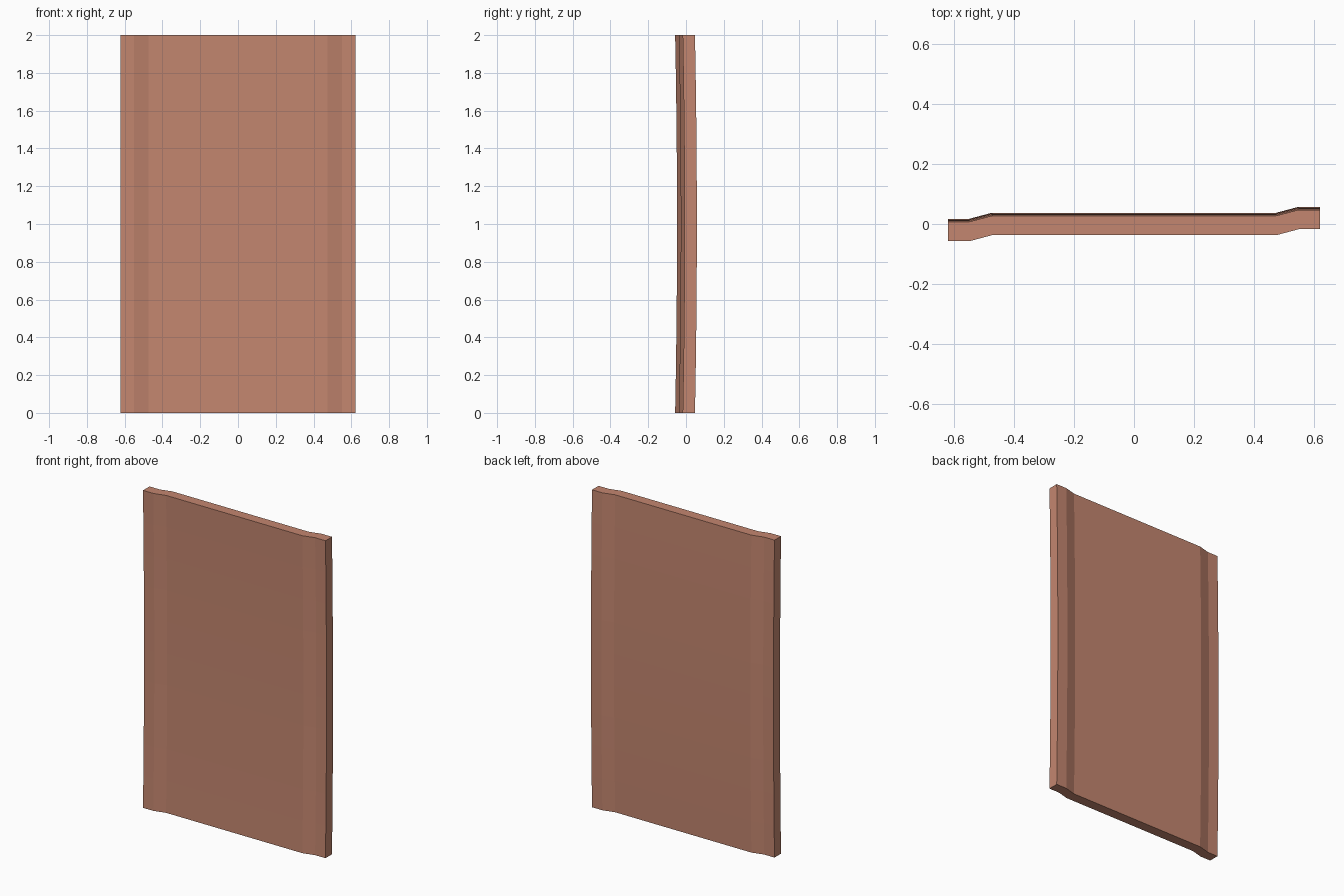
import bpy, bmesh

if "Cube" in bpy.data.objects:
    bpy.data.objects.remove(bpy.data.objects["Cube"])

# Stepped cross-section: left lip, flat field, right lip (x, offset in y)
STEPS = [(-0.622, -0.02), (-0.55, -0.02), (-0.475, 0.0),
         (0.475, 0.0), (0.55, 0.02), (0.622, 0.02)]
HALF_T = 0.0325      # half thickness
BOW = 0.01           # bow along the length
SEGS = 10
HEIGHT = 2.0

profile = [(x, y - HALF_T) for x, y in STEPS] + \
          [(x, y + HALF_T) for x, y in reversed(STEPS)]

# Panel: rings of the profile lofted upwards along a shallow arc
bm = bmesh.new()
rings = []
for i in range(SEGS + 1):
    t = 2 * i / SEGS - 1
    shift = BOW * (0.5 - t * t)
    rings.append([bm.verts.new((x, y + shift, HEIGHT * i / SEGS)) for x, y in profile])

n = len(profile)
for low, high in zip(rings, rings[1:]):
    for j in range(n):
        k = (j + 1) % n
        bm.faces.new((low[j], low[k], high[k], high[j]))

# End caps, split into quads across the thickness
for ring in (rings[0], rings[-1]):
    for j in range(len(STEPS) - 1):
        bm.faces.new((ring[j], ring[j + 1], ring[n - 2 - j], ring[n - 1 - j]))
bmesh.ops.recalc_face_normals(bm, faces=bm.faces)

mesh = bpy.data.meshes.new("curved_tile_panel")
bm.to_mesh(mesh)
bm.free()
panel = bpy.data.objects.new("curved_tile_panel", mesh)
bpy.context.collection.objects.link(panel)

# Terracotta colour
mat = bpy.data.materials.new("terracotta")
mat.diffuse_color = (0.55, 0.24, 0.16, 1)
mat.use_nodes = True
mat.node_tree.nodes["Principled BSDF"].inputs["Base Color"].default_value = mat.diffuse_color
mesh.materials.append(mat)
